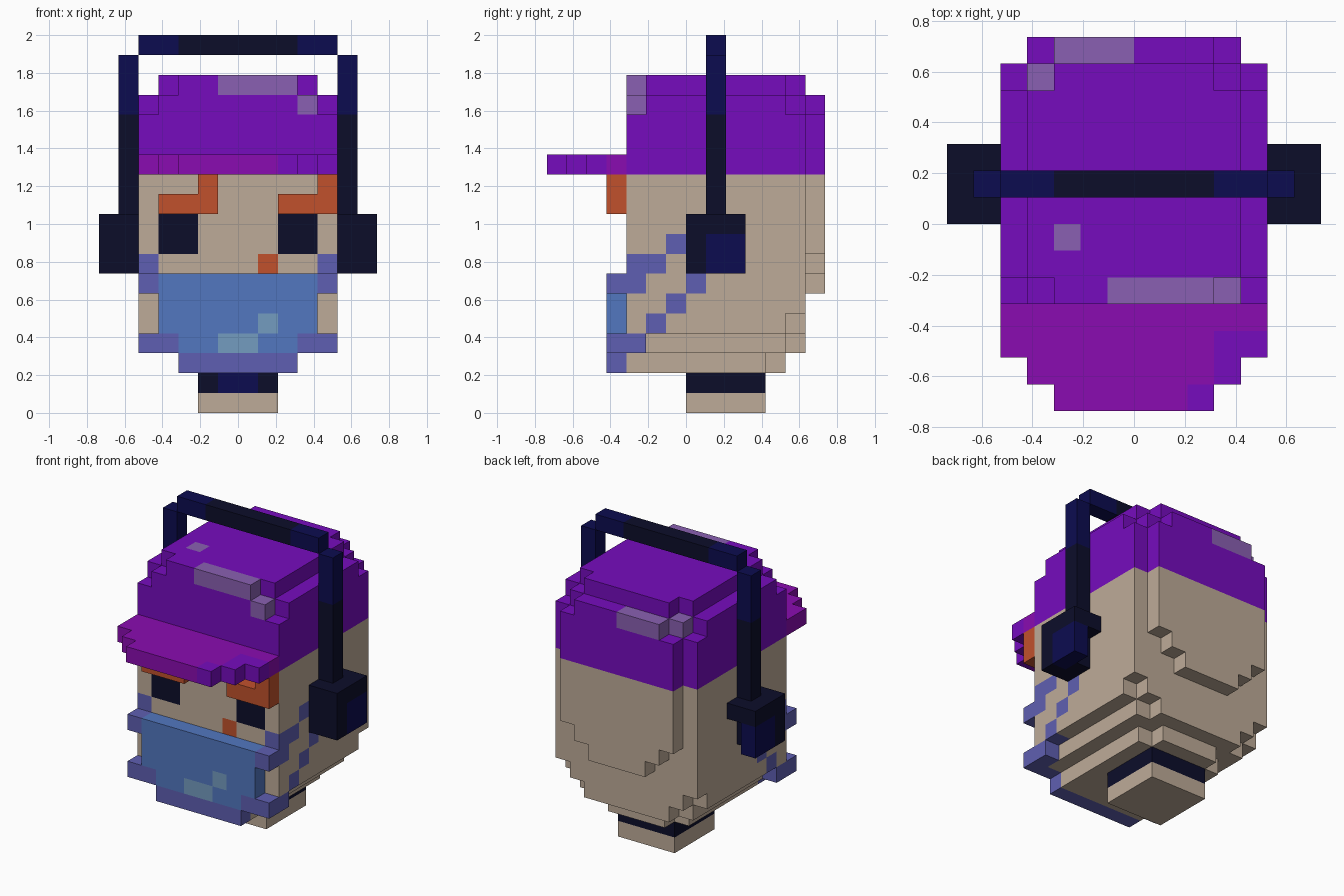
import bpy
import bmesh

cube = bpy.data.objects.get("Cube")
if cube:
    bpy.data.objects.remove(cube, do_unlink=True)

U = 2 / 19  # edge of one block

PALETTE = {
    "skin": (190, 171, 152), "purple": (118, 12, 190), "magenta": (138, 12, 177),
    "lilac": (138, 96, 178), "orange": (193, 81, 44), "mask blue": (82, 119, 192),
    "strap violet": (95, 95, 178), "pale blue": (116, 156, 192),
    "near black": (12, 13, 42), "navy": (12, 12, 80),
}


def linear(c):
    c /= 255
    return c / 12.92 if c <= 0.04045 else ((c + 0.055) / 1.055) ** 2.4


MATS = {}
for label, rgb in PALETTE.items():
    m = bpy.data.materials.new(label)
    m.use_nodes = True
    col = (*[linear(c) for c in rgb], 1)
    m.diffuse_color = col
    bsdf = next(n for n in m.node_tree.nodes if n.type == 'BSDF_PRINCIPLED')
    bsdf.inputs["Base Color"].default_value = col
    MATS[label] = m

cells = {}  # block position -> (part, colour)


def span(x, y, z):
    return [(i, j, k) for i in range(*x) for j in range(*y) for k in range(*z)]


def fill(part, colour, x, y, z, mirror=False):
    """Fill a box of blocks; each range is (start, end) in block units."""
    for i, j, k in span(x, y, z):
        cells[i, j, k] = (part, colour)
        if mirror:
            cells[-1 - i, j, k] = (part, colour)


def paint(colour, x, y, z, mirror=False):
    """Recolour blocks that are already there."""
    for i, j, k in span(x, y, z):
        for p in ((i, j, k), (-1 - i, j, k)) if mirror else ((i, j, k),):
            if p in cells:
                cells[p] = (cells[p][0], colour)


def layer(part, colour, z, *steps):
    """One horizontal slab from centred (half width, y start, y end) strips."""
    for half, y0, y1 in steps:
        fill(part, colour, (-half, half), (y0, y1), z)


# Neck with dark collar
fill("neck", "skin", (-2, 2), (0, 4), (0, 1))
fill("collar", "near black", (-2, 2), (0, 4), (1, 2))
paint("navy", (-1, 1), (0, 1), (1, 2))

# Head, widening upward from the chin
layer("head", "skin", (2, 3), (3, -3, 4), (2, 4, 5))
layer("head", "skin", (3, 4), (4, -3, 5), (3, 5, 6))
layer("head", "skin", (4, 5), (5, -3, 5), (4, 5, 6))
layer("head", "skin", (5, 12), (5, -3, 6))
layer("head", "skin", (6, 7), (2, 6, 7))
layer("head", "skin", (7, 8), (3, 6, 7))
layer("head", "skin", (8, 12), (4, 6, 7))

# Eyes and mouth, flush with the face
paint("near black", (2, 4), (-3, -2), (8, 10), True)
paint("orange", (1, 2), (-3, -2), (7, 8))

# Raised eyebrows
fill("right_eyebrow", "orange", (-4, -1), (-4, -3), (10, 11))
fill("right_eyebrow", "orange", (-2, -1), (-4, -3), (11, 12))
fill("left_eyebrow", "orange", (2, 5), (-4, -3), (10, 11))
fill("left_eyebrow", "orange", (4, 5), (-4, -3), (11, 12))

# Face mask with violet edging and a pale highlight
fill("mask", "mask blue", (-4, 4), (-4, -3), (3, 7))
fill("mask", "strap violet", (-3, 3), (-4, -3), (2, 3))
paint("strap violet", (3, 4), (-4, -3), (3, 4), True)
paint("pale blue", (-1, 1), (-4, -3), (3, 4))
paint("pale blue", (1, 2), (-4, -3), (4, 5))

# Mask straps: raised ends, then stepped lines across the cheeks
fill("mask_straps", "strap violet", (4, 5), (-4, -3), (6, 7), True)
fill("mask_straps", "strap violet", (4, 5), (-4, -2), (3, 4), True)
for y0, y1, z in ((-3, -2, 6), (-3, -1, 7), (-1, 0, 8),
                  (-2, -1, 4), (-1, 0, 5), (0, 1, 6)):
    paint("strap violet", (4, 5), (y0, y1), (z, z + 1), True)

# Cap crown with rounded corners
layer("cap", "purple", (12, 15), (5, -3, 6), (4, 6, 7))
layer("cap", "purple", (15, 16), (4, -3, 6), (5, -2, 5), (3, 6, 7))
layer("cap", "purple", (16, 17), (3, -3, 6), (4, -2, 5))

# Cap highlights
paint("lilac", (-1, 3), (-3, -2), (16, 17))
paint("lilac", (3, 4), (-3, -2), (15, 16))
paint("lilac", (-3, -2), (-1, 0), (16, 17))
paint("lilac", (-3, 0), (6, 7), (15, 16))
paint("lilac", (-4, -3), (5, 6), (15, 16))

# Cap bill with a purple corner
layer("cap_bill", "magenta", (12, 13), (5, -5, -3), (4, -6, -5), (3, -7, -6))
paint("purple", (3, 5), (-6, -4), (12, 13))
paint("purple", (2, 3), (-7, -6), (12, 13))

# Headphones: cups, side arms and top band
fill("ear_cups", "near black", (5, 7), (0, 3), (7, 10), True)
paint("navy", (6, 7), (1, 3), (7, 9), True)
for i, j, k in span((5, 6), (2, 3), (7, 9)):  # notch behind each pad
    del cells[i, j, k], cells[-1 - i, j, k]
fill("headband", "near black", (5, 6), (1, 2), (10, 15), True)
fill("headband", "navy", (5, 6), (1, 2), (15, 18), True)
fill("headband", "near black", (-5, 5), (1, 2), (18, 19))
paint("navy", (3, 5), (1, 2), (18, 19), True)

# Outward direction of each block side and its corners, counter-clockwise
SIDES = {
    (1, 0, 0): ((1, 0, 0), (1, 1, 0), (1, 1, 1), (1, 0, 1)),
    (-1, 0, 0): ((0, 0, 0), (0, 0, 1), (0, 1, 1), (0, 1, 0)),
    (0, 1, 0): ((0, 1, 0), (0, 1, 1), (1, 1, 1), (1, 1, 0)),
    (0, -1, 0): ((0, 0, 0), (1, 0, 0), (1, 0, 1), (0, 0, 1)),
    (0, 0, 1): ((0, 0, 1), (1, 0, 1), (1, 1, 1), (0, 1, 1)),
    (0, 0, -1): ((0, 0, 0), (0, 1, 0), (1, 1, 0), (1, 0, 0)),
}


def build(part):
    """Make one object from the exposed sides of a part's blocks."""
    own = {p: c for p, (name, c) in cells.items() if name == part}
    colours = sorted(set(own.values()))
    bm = bmesh.new()
    verts = {}
    for p, colour in own.items():
        for d, corners in SIDES.items():
            if tuple(a + b for a, b in zip(p, d)) in cells:
                continue
            ring = []
            for c in corners:
                q = tuple(a + b for a, b in zip(p, c))
                if q not in verts:
                    verts[q] = bm.verts.new([v * U for v in q])
                ring.append(verts[q])
            bm.faces.new(ring).material_index = colours.index(colour)
    mesh = bpy.data.meshes.new(part)
    bm.to_mesh(mesh)
    bm.free()
    for c in colours:
        mesh.materials.append(MATS[c])
    bpy.context.collection.objects.link(bpy.data.objects.new(part, mesh))


for part in sorted({name for name, _ in cells.values()}):
    build(part)
